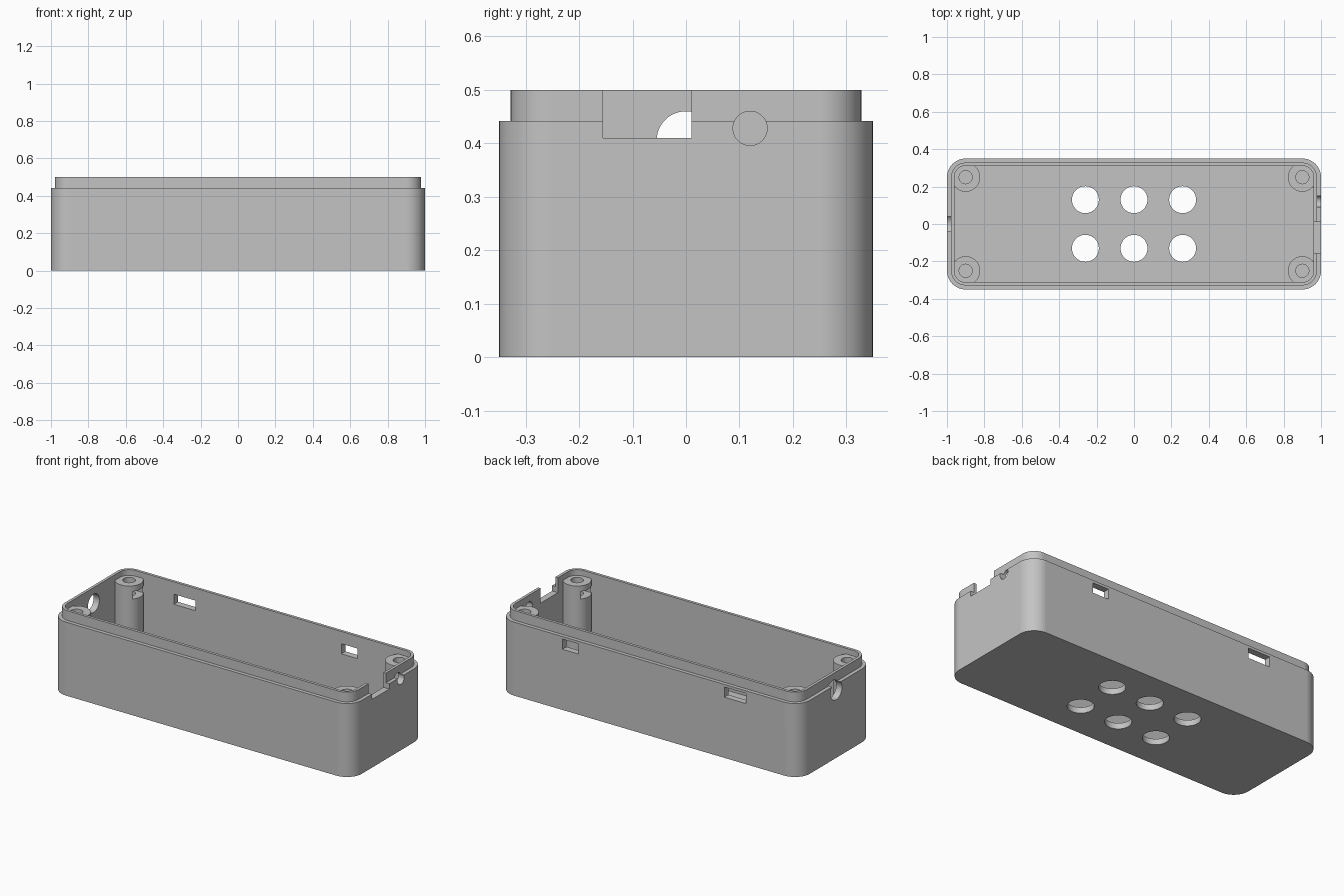
import bpy, bmesh, math
from mathutils import Matrix

if "Cube" in bpy.data.objects:
    bpy.data.objects.remove(bpy.data.objects["Cube"])

grey = bpy.data.materials.new("light grey")
grey.diffuse_color = (0.55, 0.55, 0.55, 1)
grey.use_nodes = True
grey.node_tree.nodes["Principled BSDF"].inputs["Base Color"].default_value = grey.diffuse_color


def make_object(name, bm):
    bmesh.ops.recalc_face_normals(bm, faces=bm.faces)
    mesh = bpy.data.meshes.new(name)
    bm.to_mesh(mesh)
    bm.free()
    mesh.materials.append(grey)
    obj = bpy.data.objects.new(name, mesh)
    bpy.context.collection.objects.link(obj)
    return obj


def box(name, x0, x1, y0, y1, z0, z1):
    bm = bmesh.new()
    m = Matrix.Translation(((x0 + x1) / 2, (y0 + y1) / 2, (z0 + z1) / 2))
    m = m @ Matrix.Diagonal((abs(x1 - x0), y1 - y0, z1 - z0, 1))
    bmesh.ops.create_cube(bm, size=1, matrix=m)
    return make_object(name, bm)


def cylinder(name, center, radius, depth, axis="Z"):
    bm = bmesh.new()
    m = Matrix.Translation(center)
    if axis == "X":
        m = m @ Matrix.Rotation(math.pi / 2, 4, "Y")
    bmesh.ops.create_cone(bm, cap_ends=True, segments=48, radius1=radius,
                          radius2=radius, depth=depth, matrix=m)
    return make_object(name, bm)


def cut(obj, cutters):
    bpy.context.view_layer.objects.active = obj
    for c in cutters:
        mod = obj.modifiers.new("cut", "BOOLEAN")
        mod.operation = "DIFFERENCE"
        mod.solver = "EXACT"
        mod.object = c
        bpy.ops.object.modifier_apply(modifier=mod.name)
        bpy.data.objects.remove(c, do_unlink=True)


def smooth(obj):
    bpy.ops.object.select_all(action="DESELECT")
    obj.select_set(True)
    bpy.context.view_layer.objects.active = obj
    bpy.ops.object.shade_smooth_by_angle(angle=math.radians(30))
    mod = obj.modifiers.new("even flats", "WEIGHTED_NORMAL")
    mod.keep_sharp = True


def rounded_loop(bm, inset, z, steps=12):
    # rounded rectangle whose corner arcs share centres at (+-0.9, +-0.25)
    verts = []
    for q, (sx, sy) in enumerate(((1, 1), (-1, 1), (-1, -1), (1, -1))):
        for i in range(steps + 1):
            a = math.pi / 2 * (q + i / steps)
            r = 0.1 - inset
            verts.append(bm.verts.new((sx * 0.9 + r * math.cos(a),
                                       sy * 0.25 + r * math.sin(a), z)))
    return verts


# open case: outer wall, ledge, thin lip, inner wall and floor
bm = bmesh.new()
loops = [rounded_loop(bm, inset, z) for inset, z in (
    (0, 0), (0, 0.442), (0.022, 0.442), (0.022, 0.5), (0.039, 0.5), (0.039, 0.035))]
for a, b in zip(loops, loops[1:]):
    for i in range(len(a)):
        j = (i + 1) % len(a)
        bm.faces.new((a[i], a[j], b[j], b[i]))
bm.faces.new(loops[0])
bm.faces.new(loops[-1])
case = make_object("case", bm)

# openings: floor holes, back windows, cable notch, side holes
cutters = [cylinder("floor_hole", (x, y, 0.02), 0.072, 0.1)
           for x in (-0.26, 0, 0.26) for y in (-0.13, 0.13)]
for x0, x1 in ((-0.645, -0.5), (0.47, 0.577)):
    cutters.append(box("window", x0, x1, 0.28, 0.4, 0.365, 0.426))
cutters.append(box("notch", 0.93, 1.1, -0.155, 0.01, 0.41, 0.6))
cutters.append(cylinder("right_hole", (1, 0.12, 0.428), 0.032, 0.14, "X"))
cutters.append(cylinder("left_hole", (-1, 0, 0.405), 0.055, 0.14, "X"))
cut(case, cutters)
smooth(case)

# corner screw posts, each with a screw hole and an inward nut slot
for sx in (-1, 1):
    for sy in (-1, 1):
        x, y = sx * 0.9, sy * 0.25
        post = cylinder("screw_post", (x, y, 0.243), 0.0775, 0.446)
        cut(post, [
            cylinder("screw_hole", (x, y, 0.4), 0.035, 0.3),
            box("nut_slot", x + sx * 0.05, x - sx * 0.12, y - 0.05, y + 0.05, 0.387, 0.432)])
        smooth(post)
